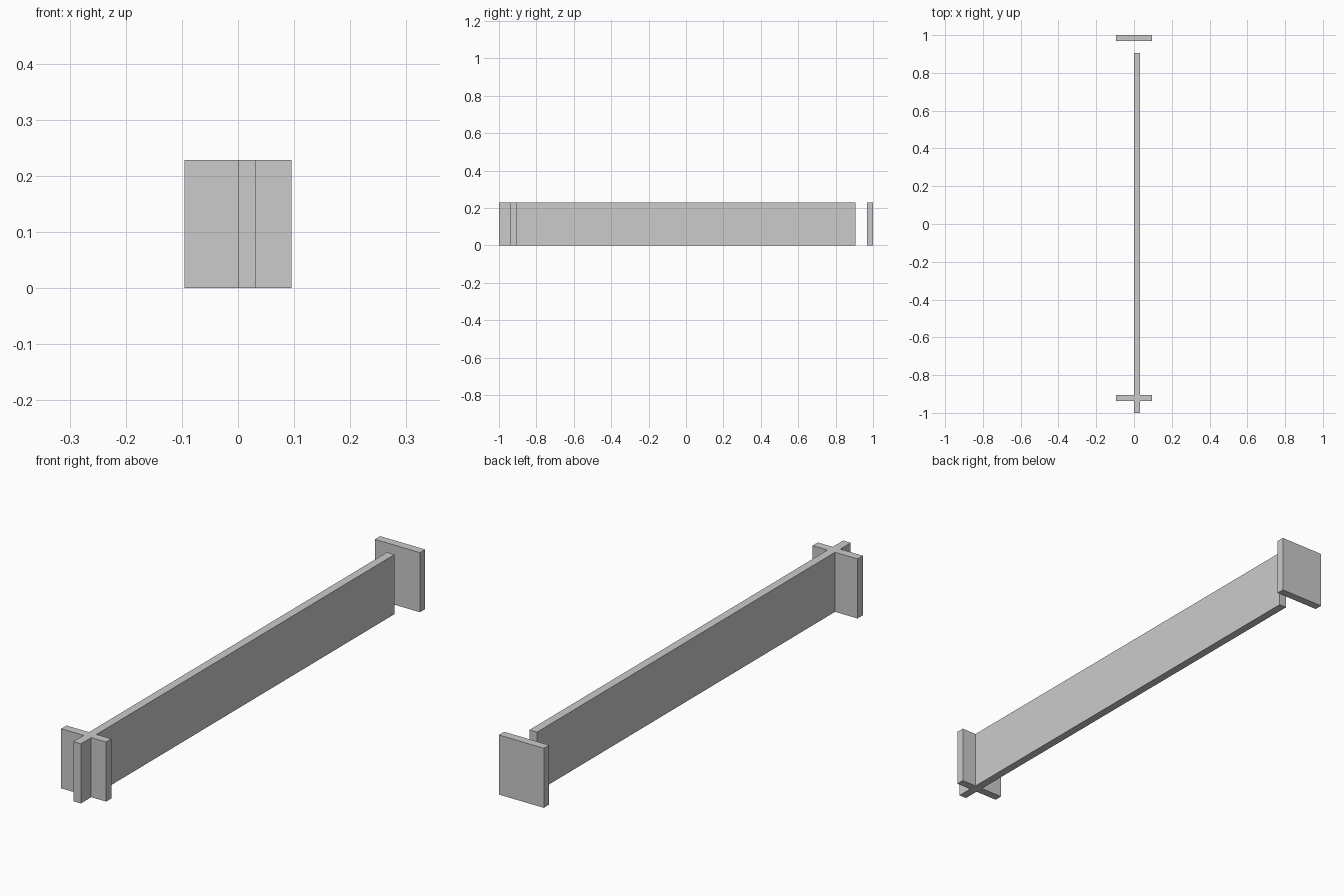
import bpy
import bmesh

if "Cube" in bpy.data.objects:
    bpy.data.objects.remove(bpy.data.objects["Cube"])

T = 0.032      # board thickness
W = 0.0955     # half width of the end boards
H = 0.229      # board height


def extrude_outline(name, outline):
    """Make a solid by extruding a flat outline from the floor up to H."""
    bm = bmesh.new()
    base = bm.faces.new([bm.verts.new((x, y, 0)) for x, y in outline])
    top = bmesh.ops.extrude_face_region(bm, geom=[base], use_keep_orig=True)
    verts = [v for v in top["geom"] if isinstance(v, bmesh.types.BMVert)]
    bmesh.ops.translate(bm, verts=verts, vec=(0, 0, H))
    bmesh.ops.recalc_face_normals(bm, faces=bm.faces)
    mesh = bpy.data.meshes.new(name)
    bm.to_mesh(mesh)
    bm.free()
    obj = bpy.data.objects.new(name, mesh)
    bpy.context.collection.objects.link(obj)
    return obj


# Long board with the front cross board merged into it
y0, y1 = -0.905 - T, -0.905
extrude_outline("long_board_with_cross", [
    (0, -1), (T, -1), (T, y0), (W, y0), (W, y1), (T, y1),
    (T, 0.905), (0, 0.905), (0, y1), (-W, y1), (-W, y0), (0, y0),
])

# Separate board at the back, with a gap in front of it
extrude_outline("back_board", [(-W, 1 - T), (W, 1 - T), (W, 1), (-W, 1)])
